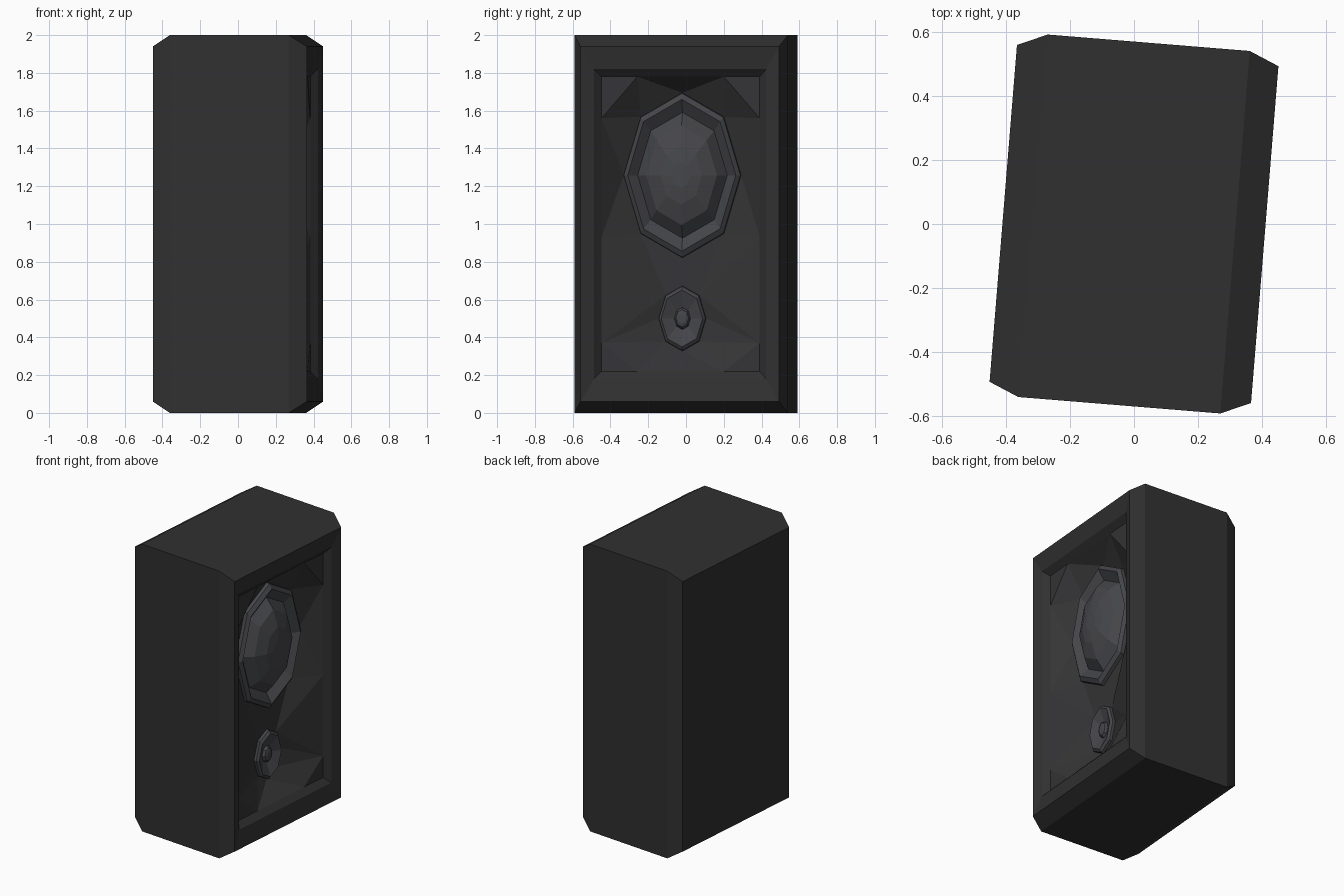
import bpy, bmesh, math
from mathutils import Vector
from mathutils.geometry import delaunay_2d_cdt

if "Cube" in bpy.data.objects:
    bpy.data.objects.remove(bpy.data.objects["Cube"])

YAW = math.radians(-4.65)      # whole cabinet is turned slightly
MID = 1.0                      # centre height


def material(name, col):
    m = bpy.data.materials.new(name)
    m.diffuse_color = (*col, 1)
    m.use_nodes = True
    m.node_tree.nodes["Principled BSDF"].inputs["Base Color"].default_value = m.diffuse_color
    return m


CASE = material("case_dark", (0.03, 0.03, 0.031))
PANEL = material("panel_dark", (0.035, 0.035, 0.037))
CONE = material("cone_grey", (0.06, 0.061, 0.068))


def finish(name, bm, mat, recalc=True):
    if recalc:
        bmesh.ops.recalc_face_normals(bm, faces=bm.faces)
    me = bpy.data.meshes.new(name)
    bm.to_mesh(me)
    bm.free()
    me.materials.append(mat)
    ob = bpy.data.objects.new(name, me)
    bpy.context.collection.objects.link(ob)
    ob.rotation_euler.z = YAW
    return ob


def loft(bm, loops, cap_start=False, cap_end=False):
    rings = [[bm.verts.new(p) for p in loop] for loop in loops]
    for a, b in zip(rings, rings[1:]):
        n = len(a)
        for i in range(n):
            j = (i + 1) % n
            bm.faces.new((a[i], a[j], b[j], b[i]))
    if cap_start:
        bm.faces.new(rings[0][::-1])
    if cap_end:
        bm.faces.new(rings[-1])


def rect(x, hy, hz):
    return [(x, sy * hy, MID + sz * hz)
            for sy, sz in ((-1, -1), (1, -1), (1, 1), (-1, 1))]


def oval(x, ry, rz, cz, n=8):
    return [(x, ry * math.cos(i * math.tau / n), cz + rz * math.sin(i * math.tau / n))
            for i in range(n)]


# Cabinet: chamfered box with a recessed opening on its +x face
bm = bmesh.new()
loft(bm, [rect(-0.409, 0.527, 0.94), rect(-0.316, 0.567, 1.0),
          rect(0.316, 0.567, 1.0), rect(0.409, 0.527, 0.94),
          rect(0.387, 0.457, 0.82), rect(0.35, 0.42, 0.78)], cap_start=True)
finish("cabinet", bm, CASE)

# Drivers: centre height, aspect and (radius, depth) profile
BIG = dict(cz=1.258, aspect=1.4, prof=[
    (0.312, 0.235), (0.31, 0.258), (0.287, 0.277), (0.238, 0.232),
    (0.188, 0.290), (0.11, 0.325), (0.05, 0.336)])
SMALL = dict(cz=0.5, aspect=1.37, prof=[
    (0.126, 0.235), (0.124, 0.252), (0.11, 0.266), (0.043, 0.232),
    (0.034, 0.25), (0.02, 0.256)])
for name, d in (("large_driver", BIG), ("small_driver", SMALL)):
    bm = bmesh.new()
    loft(bm, [oval(x, r, r * d["aspect"], d["cz"]) for r, x in d["prof"]], cap_end=True)
    finish(name, bm, CONE)

# Baffle panel: faceted funnel from the recess edge down to both drivers
hy, lo, hi = 0.42, 0.22, 1.78
side = [lo, 0.37, 0.93, 1.56, hi]
border = [(hy, z) for z in side] + [(0.23, hi), (-0.23, hi)]
border += [(-hy, z) for z in reversed(side)] + [(-0.23, lo), (0.23, lo)]
pts = [Vector(p) for p in border]
depth = [0.35] * len(pts)
edges = [(i, (i + 1) % len(pts)) for i in range(len(pts))]
for d in (BIG, SMALL):
    base, (r, x) = len(pts), d["prof"][0]
    for _, y, z in oval(x, r, r * d["aspect"], d["cz"]):
        pts.append(Vector((y, z)))
        depth.append(x)
    edges += [(base + i, base + (i + 1) % 8) for i in range(8)]
co, _, faces, orig, _, _ = delaunay_2d_cdt(pts, edges, [], 1, 1e-5)
bm = bmesh.new()
vs = [bm.verts.new((depth[o[0]] if o else 0.24, c.x, c.y)) for c, o in zip(co, orig)]
for f in faces:
    # leave the driver holes open
    if not (all(orig[i][0] >= len(border) for i in f)
            and len({orig[i][0] >= len(border) + 8 for i in f}) == 1):
        bm.faces.new([vs[i] for i in f])
for f in bm.faces:
    f.normal_update()
    if f.normal.x < 0:
        f.normal_flip()
finish("baffle_panel", bm, PANEL, recalc=False)
